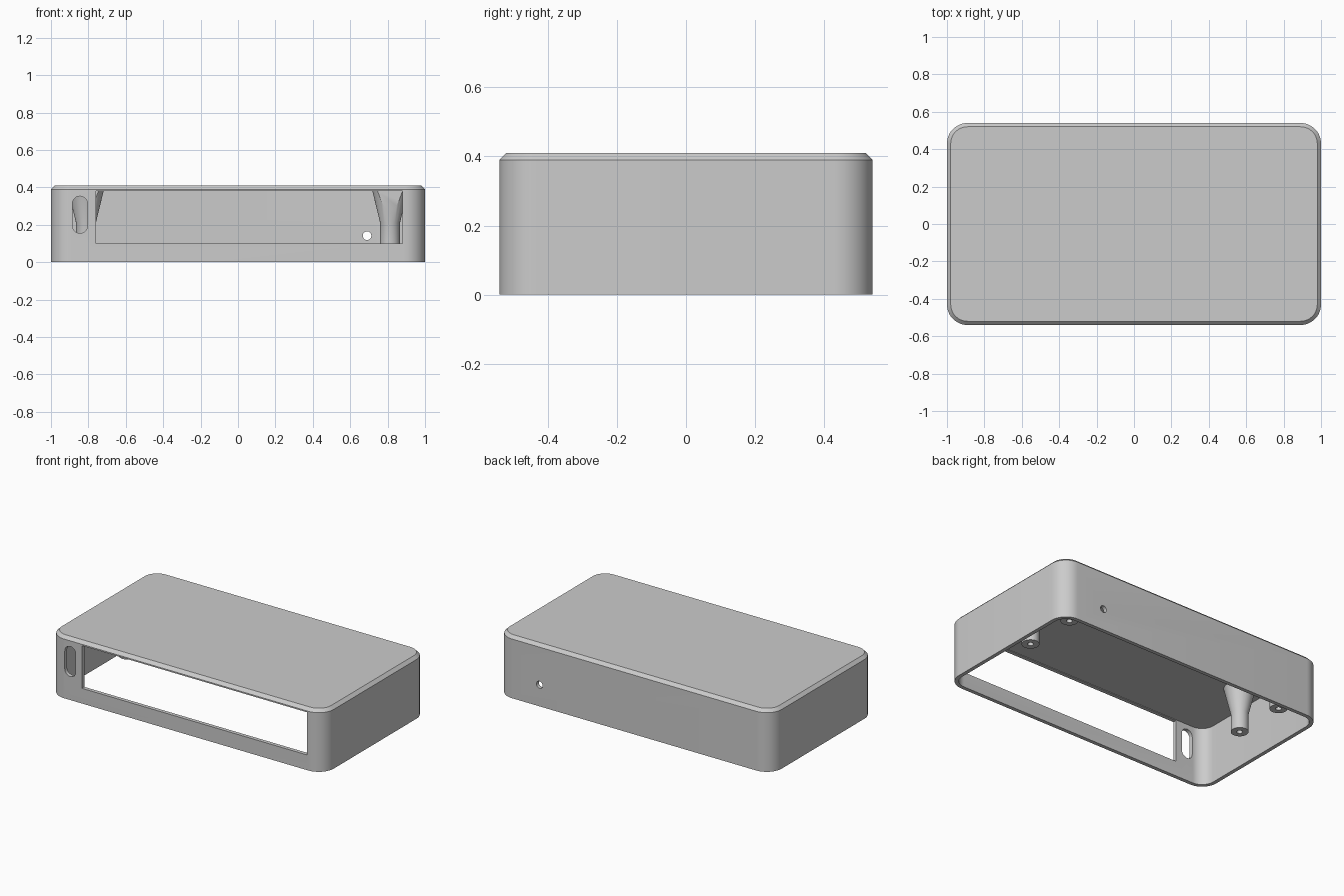
import bpy, bmesh
from math import sin, cos, pi, radians
from mathutils import Matrix, Vector

cube = bpy.data.objects.get("Cube")
if cube:
    bpy.data.objects.remove(cube, do_unlink=True)

grey = bpy.data.materials.new("plain_grey")
grey.use_nodes = True
grey.diffuse_color = (0.6, 0.6, 0.6, 1)
grey.node_tree.nodes["Principled BSDF"].inputs["Base Color"].default_value = grey.diffuse_color


def rounded_ring(hx, hy, r, z, steps=12):
    """Rounded rectangle outline at height z; a circle when hx = hy = r."""
    pts = []
    for q, (sx, sy) in enumerate([(1, 1), (-1, 1), (-1, -1), (1, -1)]):
        for i in range(steps + 1):
            a = (q + i / steps) * pi / 2
            pts.append((sx * (hx - r) + r * cos(a), sy * (hy - r) + r * sin(a), z))
    return pts


def circle(r, z, n=40):
    return [(r * cos(2 * pi * i / n), r * sin(2 * pi * i / n), z) for i in range(n)]


def loft(name, rings, matrix=Matrix()):
    """Skin a stack of outlines and cap both ends."""
    bm = bmesh.new()
    loops = [[bm.verts.new(matrix @ Vector(p)) for p in ring] for ring in rings]
    n = len(loops[0])
    for a, b in zip(loops, loops[1:]):
        for i in range(n):
            j = (i + 1) % n
            bm.faces.new((a[i], a[j], b[j], b[i]))
    bm.faces.new(loops[0])
    bm.faces.new(loops[-1])
    bmesh.ops.remove_doubles(bm, verts=bm.verts, dist=1e-5)
    bmesh.ops.recalc_face_normals(bm, faces=bm.faces)
    mesh = bpy.data.meshes.new(name)
    bm.to_mesh(mesh)
    bm.free()
    mesh.materials.append(grey)
    obj = bpy.data.objects.new(name, mesh)
    bpy.context.collection.objects.link(obj)
    return obj


def box(name, x0, x1, y0, y1, z0, z1):
    ring = [(x0, y0), (x1, y0), (x1, y1), (x0, y1)]
    return loft(name, [[(x, y, z) for x, y in ring] for z in (z0, z1)])


def combine(target, tool, operation):
    """Apply a boolean and discard the tool."""
    mod = target.modifiers.new(operation.lower(), "BOOLEAN")
    mod.operation, mod.solver, mod.object = operation, "EXACT", tool
    bpy.context.view_layer.objects.active = target
    bpy.ops.object.modifier_apply(modifier=mod.name)
    bpy.data.objects.remove(tool, do_unlink=True)


# Shell: chamfered lid, open underside
HX, HY, H, R, WALL, CHAMFER = 1.0, 0.54, 0.41, 0.11, 0.025, 0.02
shell = loft("enclosure_shell", [
    rounded_ring(HX, HY, R, 0),
    rounded_ring(HX, HY, R, H - CHAMFER),
    rounded_ring(HX - CHAMFER, HY - CHAMFER, R - CHAMFER, H)])
combine(shell, loft("cavity", [
    rounded_ring(HX - WALL, HY - WALL, R - WALL, z) for z in (-0.1, 0.385)]), "DIFFERENCE")

# Four flared screw posts with blind holes, hanging from the lid
for x in (-0.813, 0.813):
    for y in (0.01, 0.37):
        post = loft("screw_post", [
            circle(0.018, 0.3), circle(0.018, 0.09), circle(0.053, 0.09),
            circle(0.053, 0.21), circle(0.098, 0.395)], Matrix.Translation((x, y, 0)))
        combine(shell, post, "UNION")

# Display window, which also trims the front posts
combine(shell, box("window_cut", -0.76, 0.88, -0.7, -0.057, 0.1, 0.381), "DIFFERENCE")

# Upright slot through the front wall
upright = Matrix.Rotation(radians(90), 4, "X")
combine(shell, loft("slot_cut", [rounded_ring(0.04, 0.099, 0.04, d) for d in (-0.1, 0.1)],
                    Matrix.Translation((-0.845, -0.54, 0.254)) @ upright), "DIFFERENCE")

# Round cable hole through the back wall
combine(shell, loft("hole_cut", [circle(0.023, d) for d in (-0.1, 0.1)],
                    Matrix.Translation((0.69, 0.54, 0.142)) @ upright), "DIFFERENCE")

# Smooth curves, crisp edges
bpy.ops.object.select_all(action="DESELECT")
shell.select_set(True)
bpy.context.view_layer.objects.active = shell
bpy.ops.object.shade_smooth_by_angle(angle=radians(30))
